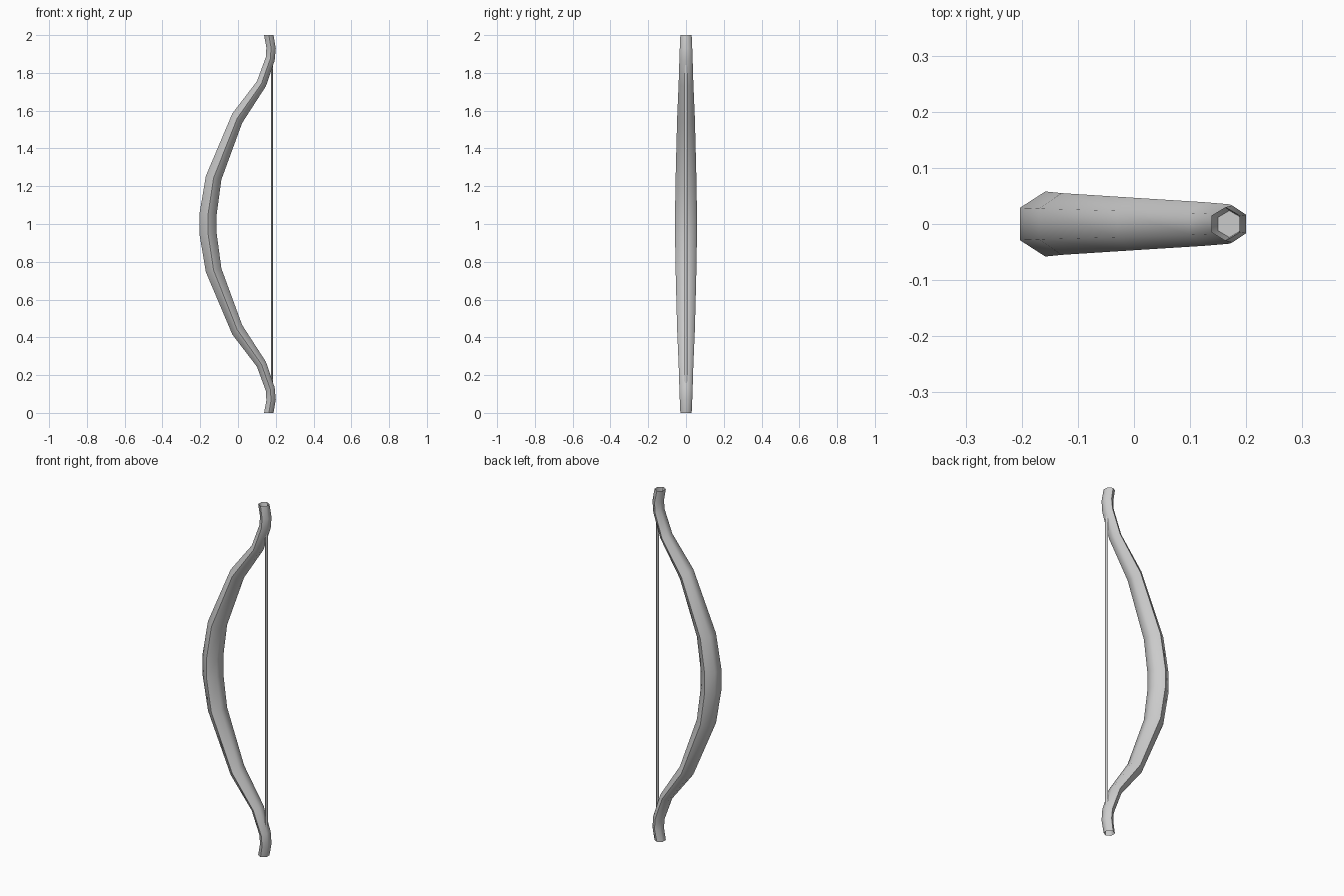
import bpy, bmesh, math
from mathutils import Vector

if "Cube" in bpy.data.objects:
    bpy.data.objects.remove(bpy.data.objects["Cube"])

# Upper half of the stave: outer (x, z), inner (x, z), half width in y
half = [
    (-0.203, 1.06, -0.113, 1.05, 0.058),
    (-0.17, 1.255, -0.088, 1.235, 0.055),
    (-0.03, 1.585, 0.022, 1.535, 0.047),
    (0.10, 1.755, 0.148, 1.73, 0.039),
    (0.148, 1.885, 0.194, 1.865, 0.035),
    (0.15, 1.935, 0.200, 1.93, 0.033),
    (0.138, 2.0, 0.188, 2.0, 0.030),
]
lower = [(a, 2 - b, c, 2 - d, w) for a, b, c, d, w in reversed(half)]


def ring(bm, ox, oz, ix, iz, w):
    """Six-sided cross-section with its points facing +y and -y."""
    c = Vector(((ox + ix) / 2, 0, (oz + iz) / 2))
    u = Vector(((ix - ox) / 2, 0, (iz - oz) / 2))
    pts = [(1, .5), (0, 1), (-1, .5), (-1, -.5), (0, -1), (1, -.5)]
    return [bm.verts.new(c + u * s + Vector((0, w * t, 0))) for s, t in pts]


def bridge(bm, a, b):
    for i in range(6):
        j = (i + 1) % 6
        bm.faces.new((a[i], a[j], b[j], b[i]))


def finish(bm, name):
    bmesh.ops.recalc_face_normals(bm, faces=bm.faces[:])
    me = bpy.data.meshes.new(name)
    bm.to_mesh(me)
    bm.free()
    ob = bpy.data.objects.new(name, me)
    bpy.context.collection.objects.link(ob)
    bpy.ops.object.select_all(action='DESELECT')
    ob.select_set(True)
    bpy.context.view_layer.objects.active = ob
    bpy.ops.object.shade_smooth_by_angle(angle=math.radians(62))
    return ob


# Bow stave, with a shallow recess in each tip
tip = (0.15, 1.965, 0.19, 1.965, 0.024)
foot = (0.15, 0.035, 0.19, 0.035, 0.024)
bm = bmesh.new()
rings = [ring(bm, *r) for r in [foot] + lower + half + [tip]]
for a, b in zip(rings, rings[1:]):
    bridge(bm, a, b)
bm.faces.new(rings[0])
bm.faces.new(rings[-1])
finish(bm, "bow_stave")

# Bowstring, its ends buried in the limbs
bm = bmesh.new()
s = [ring(bm, 0.174, z, 0.186, z, 0.009) for z in (0.15, 1.85)]
bridge(bm, *s)
for r in s:
    bm.faces.new(r)
finish(bm, "bowstring")
